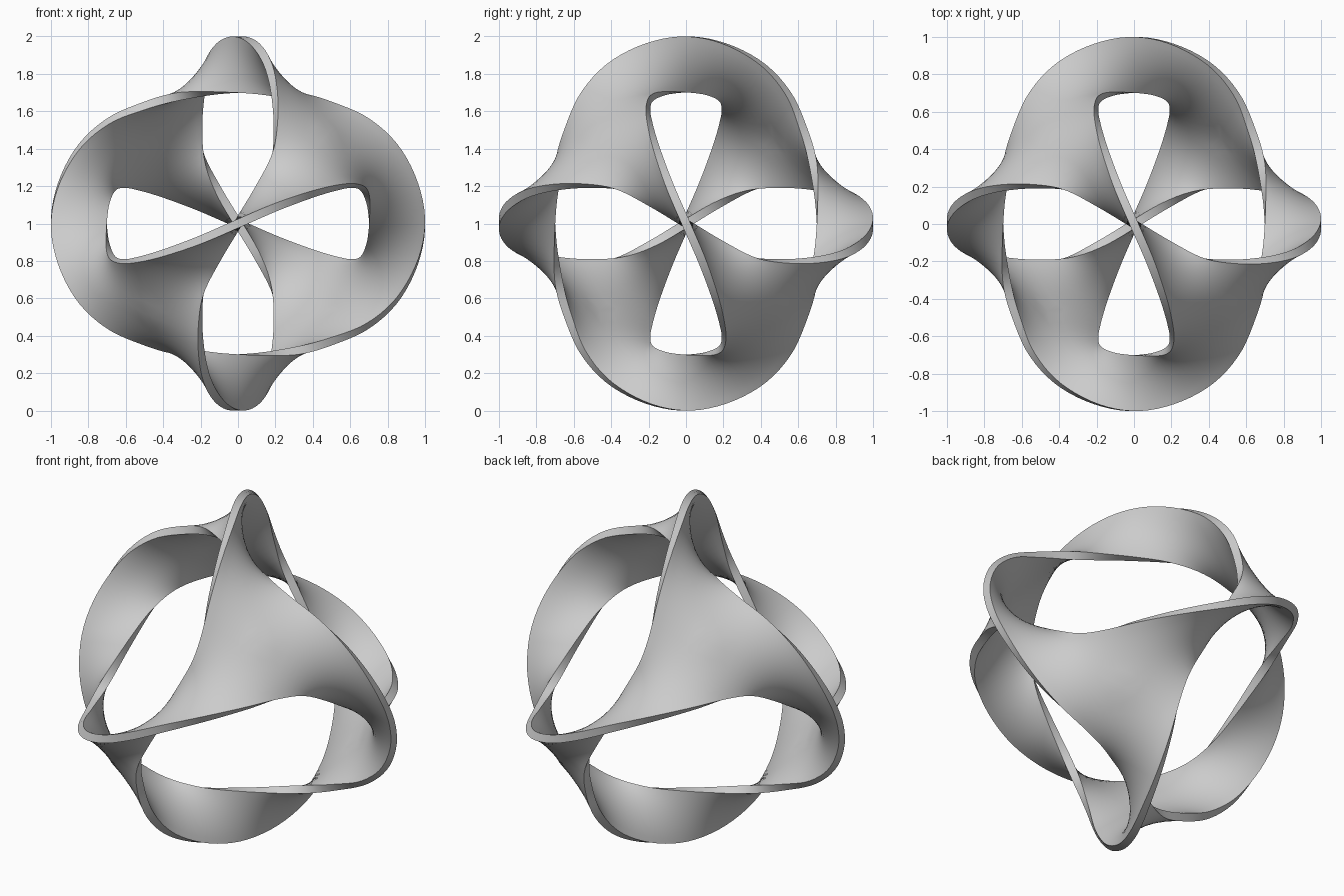
import bpy, bmesh
from mathutils import Vector, Matrix

THICK = 0.045
CENTRE = Vector((-0.475, 0.475, 0.475))
ALONG, ACROSS = 16, 12
SPLIT = 3.35

cube = bpy.data.objects.get("Cube")
if cube:
    bpy.data.objects.remove(cube, do_unlink=True)

# One rim curve: from the outer tip on z to the inner tip on y
rim = [Vector(p) for p in (
    (0, 0, 1), (-0.09, 0.21, 0.96), (-0.16, 0.41, 0.85), (-0.195, 0.55, 0.69),
    (-0.2, 0.63, 0.5), (-0.175, 0.675, 0.34), (-0.1, 0.695, 0.17), (0, 0.7, 0))]
half_turn_z = Matrix.Diagonal((-1, -1, 1))
half_turn_y = Matrix.Diagonal((-1, 1, -1))
knots = [half_turn_z @ rim[1]] + rim + [half_turn_y @ rim[-2]]

# Third turn about the middle of one panel
third = Matrix(((0, -1, 0), (0, 0, 1), (-1, 0, 0)))


def rim_point(t):
    """Smooth curve through the rim points."""
    i = min(int(t), len(rim) - 2)
    f = t - i
    a, b, c, d = knots[i:i + 4]
    return 0.5 * (2 * b + (c - a) * f + (2 * a - 5 * b + 4 * c - d) * f ** 2
                  + (3 * b - a - 3 * c + d) * f ** 3)


def arm_point(u, v):
    """Twisting arm, from its radial tip (v=0) to the panel middle (v=1)."""
    last = len(rim) - 1
    back = third @ third
    outer = rim_point(SPLIT * v)
    inner = back @ rim_point(last - (last - SPLIT) * v)
    m1, m2 = rim_point(SPLIT), back @ rim_point(SPLIT)
    if u < 0.5:
        end = m1.lerp(CENTRE, 2 * u)
    else:
        end = CENTRE.lerp(m2, 2 * u - 1)
    return outer.lerp(inner, u) + v * v * (end - m1.lerp(m2, u))


def on_axis(co):
    return sum(abs(c) < 1e-4 for c in co) == 2


# Thin sheet of one three-armed panel
sheet = bmesh.new()
turn = Matrix.Identity(3)
for k in range(3):
    grid = [[sheet.verts.new(turn @ arm_point(i / ACROSS, j / ALONG))
             for i in range(ACROSS + 1)] for j in range(ALONG + 1)]
    for j in range(ALONG):
        for i in range(ACROSS):
            sheet.faces.new((grid[j][i], grid[j][i + 1],
                             grid[j + 1][i + 1], grid[j + 1][i]))
    turn = third @ turn
bmesh.ops.remove_doubles(sheet, verts=sheet.verts, dist=1e-4)
loose = [v for v in sheet.verts
         if not v.is_boundary and (v.co - CENTRE).length > 1e-3]
for k in range(40):
    bmesh.ops.smooth_vert(sheet, verts=loose, factor=0.5,
                          use_axis_x=True, use_axis_y=True, use_axis_z=True)
sheet.normal_update()
sheet.verts.index_update()

# Thicken the sheet and repeat it around the four panel directions
body = bmesh.new()
for signs in ((1, 1, 1), (-1, -1, 1), (-1, 1, -1), (1, -1, -1)):
    place = Matrix.Diagonal(signs)
    top, bottom = [], []
    for v in sheet.verts:
        n = v.normal.copy()
        if on_axis(v.co):
            axis = v.co.normalized()
            n = (n - axis * n.dot(axis)).normalized()
        top.append(body.verts.new(place @ (v.co + n * THICK / 2)))
        bottom.append(body.verts.new(place @ (v.co - n * THICK / 2)))
    for f in sheet.faces:
        ids = [v.index for v in f.verts]
        body.faces.new([top[i] for i in ids])
        body.faces.new([bottom[i] for i in reversed(ids)])
    for e in sheet.edges:
        a, b = e.verts
        if e.is_boundary and not (on_axis(a.co) and on_axis(b.co)):
            body.faces.new((top[a.index], top[b.index],
                            bottom[b.index], bottom[a.index]))
bmesh.ops.remove_doubles(body, verts=body.verts, dist=1e-4)
bmesh.ops.recalc_face_normals(body, faces=body.faces)
bmesh.ops.translate(body, verts=body.verts, vec=(0, 0, 1))

mesh = bpy.data.meshes.new("twisted_sculpture")
body.to_mesh(mesh)
body.free()
sheet.free()
sculpture = bpy.data.objects.new("twisted_sculpture", mesh)
bpy.context.collection.objects.link(sculpture)

# Plain grey finish
grey = bpy.data.materials.new("plain_grey")
grey.use_nodes = True
grey.diffuse_color = (0.6, 0.6, 0.6, 1)
grey.node_tree.nodes["Principled BSDF"].inputs["Base Color"].default_value = (0.6, 0.6, 0.6, 1)
mesh.materials.append(grey)

bpy.ops.object.select_all(action='DESELECT')
sculpture.select_set(True)
bpy.context.view_layer.objects.active = sculpture
bpy.ops.object.shade_smooth_by_angle(angle=0.6)
